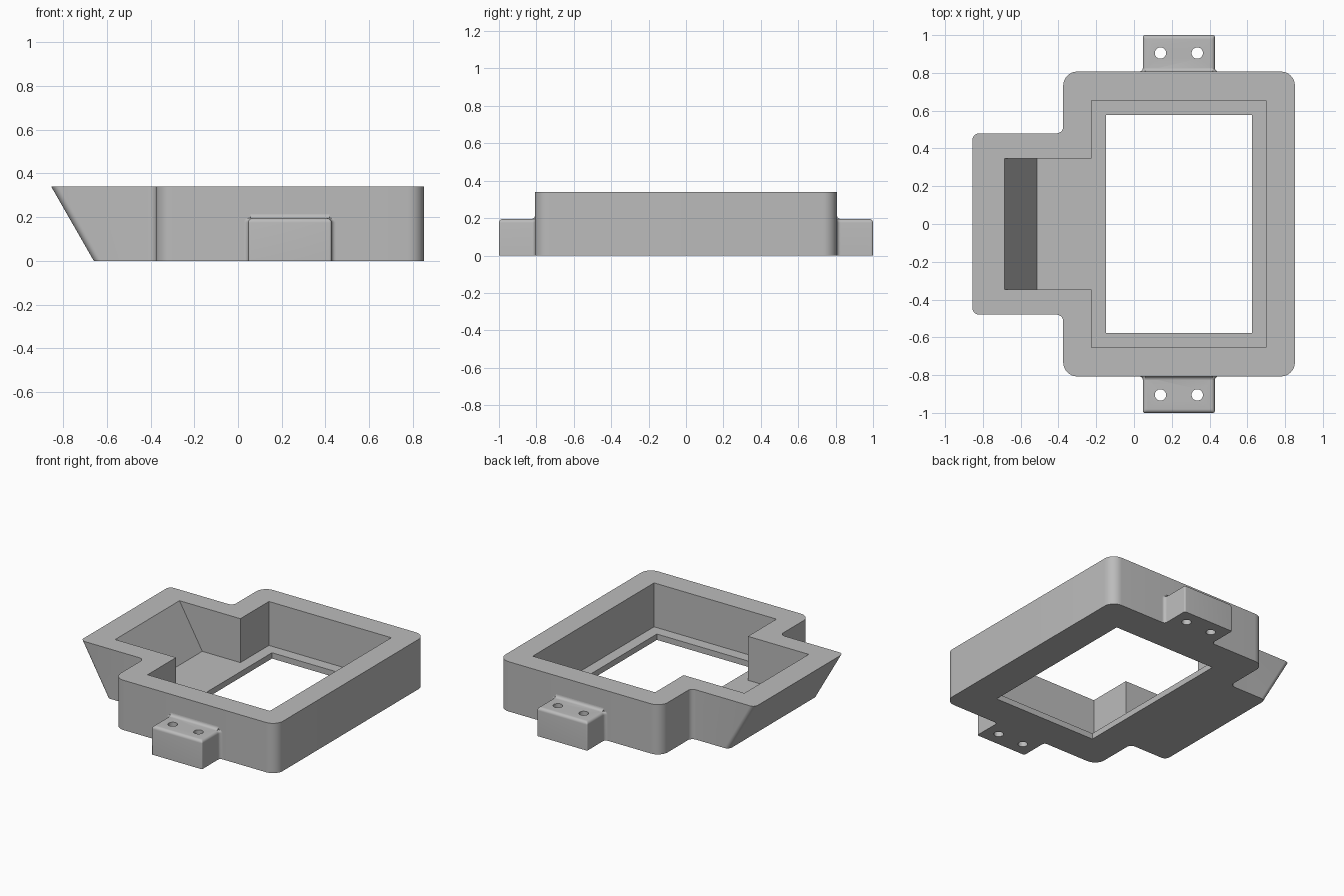
import bpy, bmesh, math
from mathutils import Vector

cube = bpy.data.objects.get("Cube")
if cube:
    bpy.data.objects.remove(cube)

grey = bpy.data.materials.new("plain grey")
grey.use_nodes = True
colour = (0.5, 0.5, 0.5, 1)
grey.diffuse_color = colour
grey.node_tree.nodes["Principled BSDF"].inputs["Base Color"].default_value = colour

HEIGHT, FLOOR, SLOPE = 0.34, 0.04, 0.195 / 0.34
WALL_Y = 0.807


def rounded(corners, steps=8):
    """Outline from (x, y, radius) corners, each replaced by an arc."""
    points = []
    for i, (x, y, r) in enumerate(corners):
        p = Vector((x, y))
        if r == 0:
            points.append(p)
            continue
        a = (Vector(corners[i - 1][:2]) - p).normalized()
        b = (Vector(corners[(i + 1) % len(corners)][:2]) - p).normalized()
        for k in range(steps + 1):
            t = k / steps * math.pi / 2
            points.append(p + a * r * (1 - math.sin(t)) + b * r * (1 - math.cos(t)))
    return points


def stack(name, rings, smooth=True):
    """Closed solid from rings of equal point count."""
    bm = bmesh.new()
    loops = [[bm.verts.new(p) for p in ring] for ring in rings]
    n = len(loops[0])
    for low, high in zip(loops, loops[1:]):
        for i in range(n):
            j = (i + 1) % n
            bm.faces.new((low[i], low[j], high[j], high[i]))
    bm.faces.new(loops[0][::-1])
    bm.faces.new(loops[-1])
    bmesh.ops.recalc_face_normals(bm, faces=bm.faces[:])
    mesh = bpy.data.meshes.new(name)
    bm.to_mesh(mesh)
    bm.free()
    obj = bpy.data.objects.new(name, mesh)
    bpy.context.collection.objects.link(obj)
    mesh.materials.append(grey)
    if smooth:
        finish(obj)
    return obj


def finish(obj):
    bpy.ops.object.select_all(action="DESELECT")
    obj.select_set(True)
    bpy.context.view_layer.objects.active = obj
    bpy.ops.object.shade_smooth_by_angle(angle=math.radians(30))


def cut(target, cutters):
    bpy.context.view_layer.objects.active = target
    for cutter in cutters:
        mod = target.modifiers.new("cut", "BOOLEAN")
        mod.operation, mod.solver, mod.object = "DIFFERENCE", "EXACT", cutter
        bpy.ops.object.modifier_apply(modifier=mod.name)
    for cutter in cutters:
        bpy.data.objects.remove(cutter)
    finish(target)


def sloped(outline, z):
    """Ring at height z whose arm end leans outward towards the rim."""
    return [(p.x + (SLOPE * (HEIGHT - z) if p.x < -0.5 else 0), p.y, z) for p in outline]


def tee(left, step, right, arm, side, r_arm, r_step, r_body):
    """Mirrored outline of the main rectangle with its narrower arm."""
    half = [(left, arm, r_arm), (step, arm, r_step), (step, side, r_body), (right, side, r_body)]
    return rounded(half + [(x, -y, r) for x, y, r in reversed(half)])


# Tray body with stepped pocket and floor opening
outer = tee(-0.855, -0.375, 0.852, 0.48, WALL_Y, 0.035, 0.035, 0.075)
inner = tee(-0.685, -0.225, 0.70, 0.347, 0.655, 0, 0, 0)
opening = [(-0.148, -0.578), (0.625, -0.578), (0.625, 0.578), (-0.148, 0.578)]
body = stack("tray_body", [sloped(outer, 0), sloped(outer, HEIGHT)])
pocket = stack("pocket_cutter", [sloped(inner, FLOOR), sloped(inner, HEIGHT + 0.05)], False)
window = stack("opening_cutter", [[(x, y, z) for x, y in opening] for z in (-0.1, 0.1)], False)
cut(body, [pocket, window])

# Mounting tabs with rounded tops, flared roots and two screw holes
X0, X1, TOP, R = 0.047, 0.428, 0.195, 0.02
MID = (X0 + X1) / 2
DEPTH = 1 - WALL_Y
plan = rounded([(X0 - R, 0, 0), (X0, 0, R), (X0, DEPTH, 0.01),
                (X1, DEPTH, 0.01), (X1, 0, R), (X1 + R, 0, 0)])
levels = [(0, 0)] + [(R * (1 - math.cos(t)), TOP - R + R * math.sin(t))
                     for t in (k * math.pi / 12 for k in range(7))]

for side, label in ((-1, "front"), (1, "back")):
    rings = []
    for inset, z in levels:
        sx, sy = 1 - inset / (MID - X0), 1 - inset / DEPTH
        rings.append([(MID + (p.x - MID) * sx, side * (WALL_Y + p.y * sy), z) for p in plan])
    tab = stack(label + "_mounting_tab", rings)
    holes = []
    for x in (0.14, 0.335):
        circle = [(x + 0.03 * math.cos(a), side * 0.905 + 0.03 * math.sin(a))
                  for a in (k * math.pi / 16 for k in range(32))]
        holes.append(stack("hole_cutter", [[(u, v, z) for u, v in circle] for z in (-0.1, 0.3)], False))
    cut(tab, holes)

    # Concave fillet where the tab top meets the wall
    arc = [(0, 0)] + [(R * (1 - math.sin(t)), R * (1 - math.cos(t)))
                      for t in (k * math.pi / 12 for k in range(7))]
    stack(label + "_tab_fillet",
          [[(x, side * (WALL_Y + u), TOP + v) for u, v in arc] for x in (X0 + 0.01, X1 - 0.01)])
